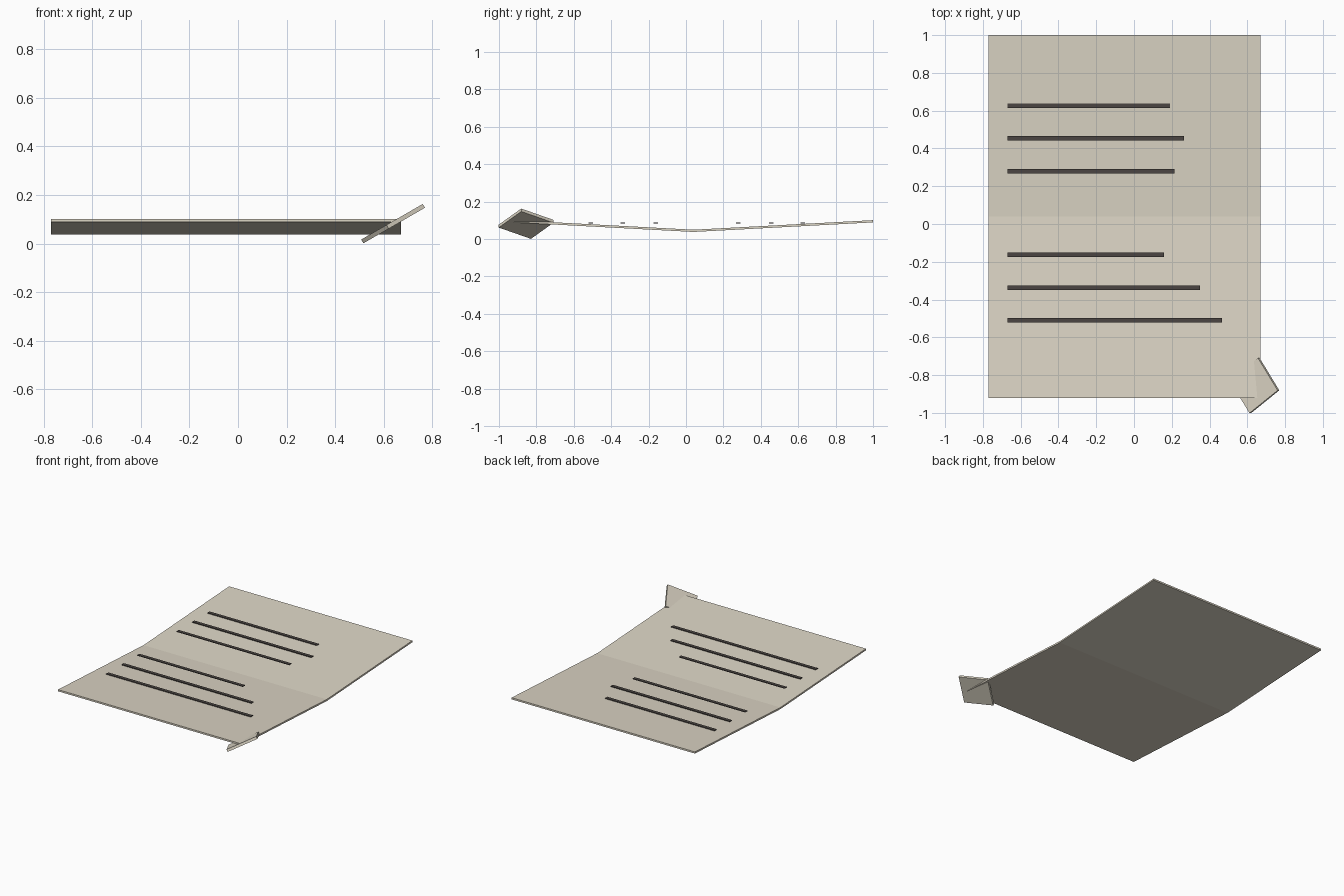
import bpy
from math import radians
from mathutils import Matrix

cube = bpy.data.objects.get("Cube")
if cube:
    bpy.data.objects.remove(cube, do_unlink=True)


def material(name, rgb):
    m = bpy.data.materials.new(name)
    m.use_nodes = True
    m.diffuse_color = (*rgb, 1)
    m.node_tree.nodes["Principled BSDF"].inputs["Base Color"].default_value = (*rgb, 1)
    return m


PAPER = material("cream paper", (0.72, 0.67, 0.56))
INK = material("dark ink", (0.07, 0.06, 0.055))


def box(name, size, centre, mat, rotation=Matrix()):
    bpy.ops.mesh.primitive_cube_add(size=1)
    ob = bpy.context.object
    ob.name = name
    ob.data.transform(Matrix.Translation(centre) @ rotation @ Matrix.Diagonal((*size, 1)))
    ob.data.materials.append(mat)
    return ob


# Sheet: a shallow V profile extruded across the width
LEFT, RIGHT, THICK = -0.77, 0.67, 0.012
profile = [(-0.92, 0.079), (0.04, 0.038), (1.0, 0.089)]
profile[0] = (-0.92, 0.089)
outline = profile + [(y, z + THICK) for y, z in reversed(profile)]
n = len(outline)
verts = [(x, y, z) for x in (LEFT, RIGHT) for y, z in outline]
faces = [(i, (i + 1) % n, (i + 1) % n + n, i + n) for i in range(n)]
for k in (0, n):  # each end is split at the fold
    faces += [(k, k + 1, k + 4, k + 5), (k + 1, k + 2, k + 3, k + 4)]
mesh = bpy.data.meshes.new("folded_sheet")
mesh.from_pydata(verts, [], faces)
mesh.materials.append(PAPER)
sheet = bpy.data.objects.new("folded_sheet", mesh)
bpy.context.collection.objects.link(sheet)
bpy.context.view_layer.objects.active = sheet
sheet.select_set(True)
bpy.ops.object.mode_set(mode="EDIT")
bpy.ops.mesh.select_all(action="SELECT")
bpy.ops.mesh.normals_make_consistent(inside=False)
bpy.ops.object.mode_set(mode="OBJECT")

# Level written lines, all starting at the same margin
MARGIN = -0.67
lines = [(0.625, 0.19), (0.455, 0.265), (0.28, 0.215),
         (-0.162, 0.16), (-0.337, 0.35), (-0.51, 0.465)]
for i, (y, end) in enumerate(lines, 1):
    box(f"written_line_{i}", (end - MARGIN, 0.024, 0.005),
        ((MARGIN + end) / 2, y, 0.086), INK)

# Turned-up corner: a small square plate, spun and tilted
tilt = Matrix.Rotation(radians(-30), 4, "Y") @ Matrix.Rotation(radians(35), 4, "Z")
box("curled_corner", (0.21, 0.21, 0.018), (0.638, -0.855, 0.082), PAPER, tilt)
